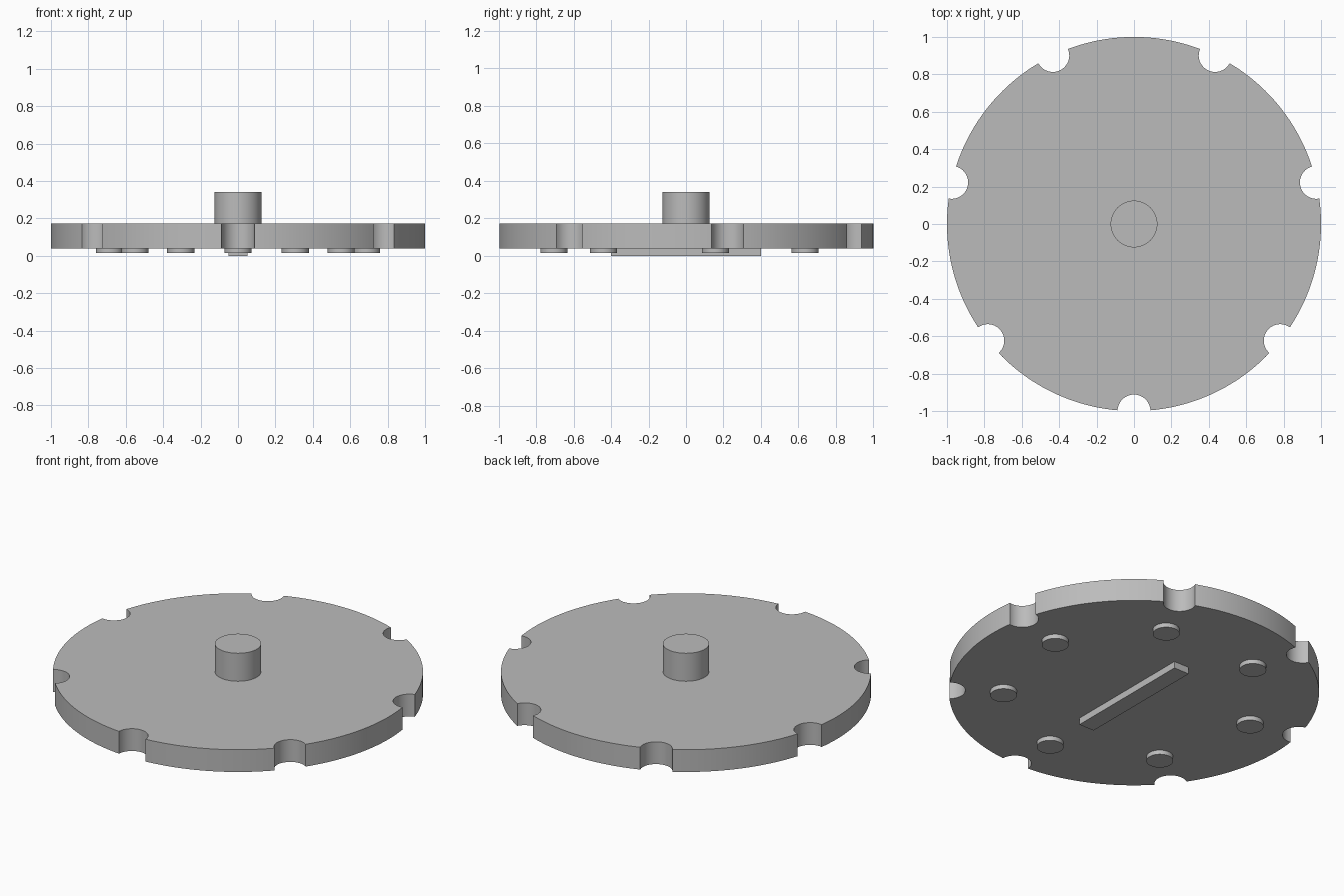
import bpy
import bmesh
from math import pi, sin, cos, asin, radians

cube = bpy.data.objects.get("Cube")
if cube:
    bpy.data.objects.remove(cube, do_unlink=True)

COUNT = 7                 # notches and pegs around the plate
NOTCH_R = 0.088
STEP = 2 * pi / COUNT
ANGLES = [-pi / 2 + i * STEP for i in range(COUNT)]

grey = bpy.data.materials.new("plain grey")
grey.use_nodes = True
colour = (0.5, 0.5, 0.5, 1)
grey.diffuse_color = colour
grey.node_tree.nodes["Principled BSDF"].inputs["Base Color"].default_value = colour


def prism(name, outline, z0, z1):
    """Extrude a closed outline from z0 up to z1."""
    bm = bmesh.new()
    base = bm.faces.new([bm.verts.new((x, y, z0)) for x, y in outline])
    top = bmesh.ops.extrude_face_region(bm, geom=[base])["geom"]
    verts = [v for v in top if isinstance(v, bmesh.types.BMVert)]
    bmesh.ops.translate(bm, verts=verts, vec=(0, 0, z1 - z0))
    bmesh.ops.recalc_face_normals(bm, faces=bm.faces)
    mesh = bpy.data.meshes.new(name)
    bm.to_mesh(mesh)
    bm.free()
    mesh.materials.append(grey)
    obj = bpy.data.objects.new(name, mesh)
    bpy.context.collection.objects.link(obj)
    bpy.ops.object.select_all(action="DESELECT")
    obj.select_set(True)
    bpy.context.view_layer.objects.active = obj
    bpy.ops.object.shade_smooth_by_angle(angle=radians(30))
    return obj


def arc(cx, cy, r, a0, a1, n):
    return [(cx + r * cos(a0 + (a1 - a0) * i / n),
             cy + r * sin(a0 + (a1 - a0) * i / n)) for i in range(n)]


# Plate outline: a rim arc between each pair of round notches
half = 2 * asin(NOTCH_R / 2)
outline = []
for a in ANGLES:
    turn = pi / 2 + half / 2
    outline += arc(cos(a), sin(a), NOTCH_R, a - turn, a - 2 * pi + turn, 20)
    outline += arc(0, 0, 1, a + half, a + STEP - half, 24)
prism("plate", outline, 0.04, 0.173)

# Central hub on top
prism("hub", arc(0, 0, 0.125, 0, 2 * pi, 64), 0.173, 0.34)

# Ring of pegs underneath, in line with the notches
for i, a in enumerate(ANGLES):
    prism(f"peg_{i + 1}", arc(0.705 * cos(a), 0.705 * sin(a), 0.0725, 0, 2 * pi, 40),
          0.014, 0.04)

# Straight bar underneath
prism("bar", [(-0.05, -0.4), (0.05, -0.4), (0.05, 0.4), (-0.05, 0.4)], 0, 0.04)
